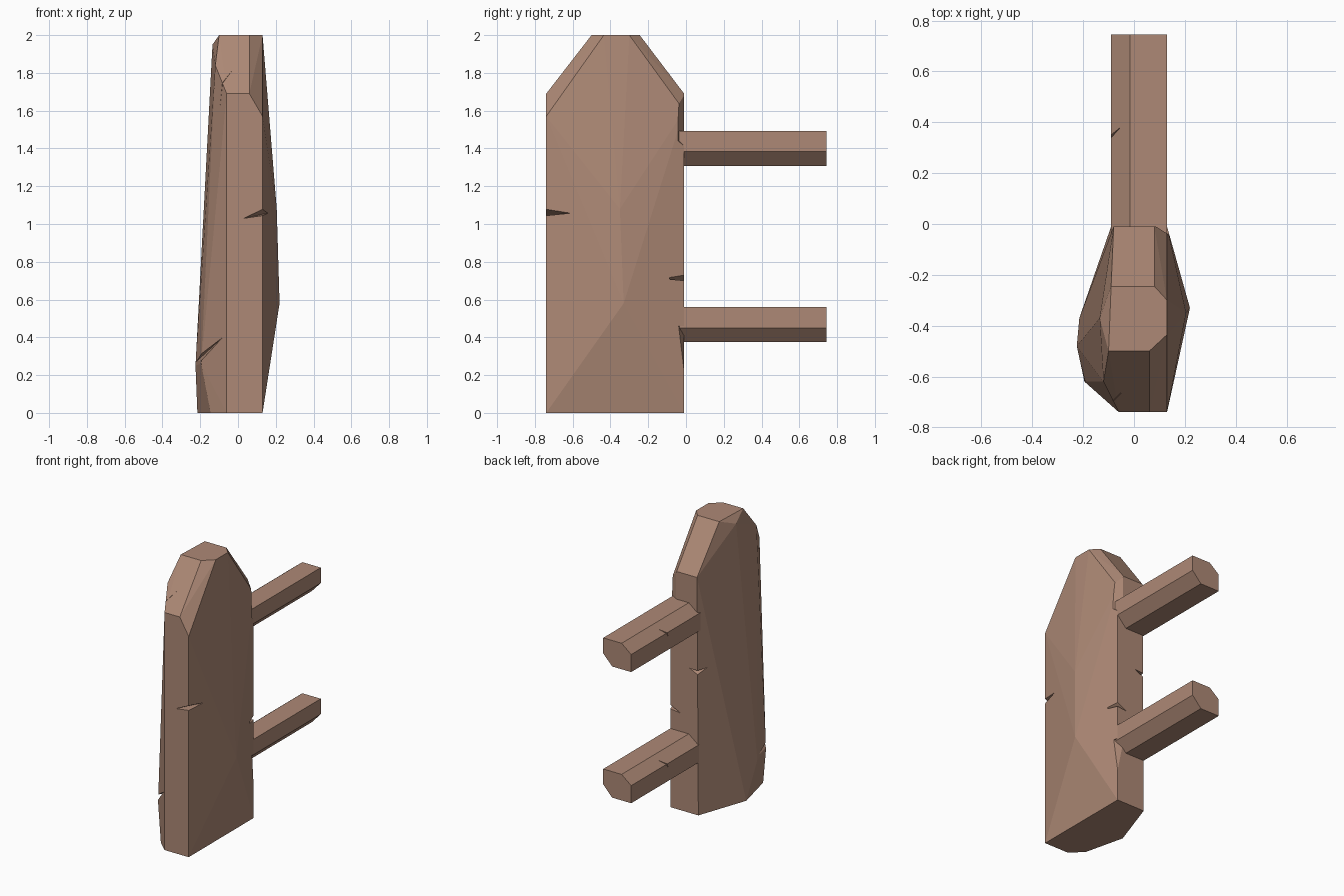
import bpy, bmesh
from mathutils import Vector

if "Cube" in bpy.data.objects:
    bpy.data.objects.remove(bpy.data.objects["Cube"])

wood = bpy.data.materials.new("brown_wood")
wood.diffuse_color = (0.42, 0.25, 0.18, 1)
wood.use_nodes = True
wood.node_tree.nodes["Principled BSDF"].inputs["Base Color"].default_value = wood.diffuse_color


def hull(name, points):
    """Flat-faced convex block around a few corner points."""
    bm = bmesh.new()
    for p in points:
        bm.verts.new(p)
    res = bmesh.ops.convex_hull(bm, input=bm.verts[:])
    loose = {g for g in res["geom_interior"] + res["geom_unused"]
             if isinstance(g, bmesh.types.BMVert)}
    bmesh.ops.delete(bm, geom=list(loose), context='VERTS')
    bmesh.ops.recalc_face_normals(bm, faces=bm.faces[:])
    me = bpy.data.meshes.new(name)
    bm.to_mesh(me)
    bm.free()
    me.materials.append(wood)
    ob = bpy.data.objects.new(name, me)
    bpy.context.collection.objects.link(ob)
    return ob


def cut(target, points):
    """Carve a convex wedge out of the target."""
    tool = hull("cutter", points)
    tool.hide_render = True
    mod = target.modifiers.new("cut", 'BOOLEAN')
    mod.operation = 'DIFFERENCE'
    mod.solver = 'EXACT'
    mod.object = tool
    bpy.context.view_layer.objects.active = target
    bpy.ops.object.modifier_apply(modifier=mod.name)
    bpy.data.objects.remove(tool)


def notch(target, tip_a, tip_b, mouth, spread):
    """Crack across an edge: two tips on the faces, open at the mouth."""
    m, s = Vector(mouth), Vector(spread)
    cut(target, [tip_a, tip_b, m + s, m - s])


# Upright slab: bulging sides, chamfered top
post = hull("post", [
    # bottom outline
    (.13, -.74, 0), (.13, -.01, 0), (-.09, -.01, 0),
    (-.215, -.37, 0), (-.145, -.66, 0), (-.06, -.74, 0),
    # side bulges
    (.22, -.33, .58), (.205, -.35, 1.08),
    (-.225, -.48, .25), (-.195, -.62, .26),
    (-.12, -.62, 1.84), (-.135, -.37, 1.95),
    # shoulders
    (-.06, -.74, 1.69), (.06, -.74, 1.69), (.13, -.74, 1.57),
    (-.08, -.01, 1.69), (.08, -.01, 1.69), (.13, -.01, 1.6),
    # top face
    (-.1, -.5, 2), (.06, -.5, 2), (.13, -.435, 2),
    (.13, -.3, 2), (.08, -.245, 2), (-.09, -.245, 2)])

# Worn back right edge above each rail joint
cut(post, [(.15, -.05, 1.75), (.07, .0, 1.75), (.17, .02, 1.75),
           (.15, -.05, 1.44), (.07, .0, 1.44), (.17, .02, 1.36)])
cut(post, [(.16, -.05, .46), (.06, .0, .46), (.18, .02, .46),
           (.135, -.008, .18)])

# Cracks in the post edges
notch(post, (.03, -.74, 1.03), (.17, -.6, 1.06), (.15, -.77, 1.07), (0, 0, .025))
notch(post, (.05, -.01, .69), (.155, -.115, .71), (.14, .01, .72), (0, 0, .02))
notch(post, (-.02, -.01, 1.03), (-.13, -.1, 1.03), (-.11, .01, 1.0), (0, 0, .025))
notch(post, (-.07, -.74, .41), (-.222, -.5, .27), (-.22, -.65, .27), (0, 0, .035))
notch(post, (-.025, -.64, 1.82), (-.1, -.68, 1.58), (-.11, -.73, 1.74), (.01, 0, .04))

# Two six-sided rails, same profile
profile = [(.13, .56), (-.015, .56), (-.09, .5),
           (-.09, .375), (.06, .375), (.13, .45)]
for name, dz in (("lower_rail", 0), ("upper_rail", .933)):
    rail = hull(name, [(x, y, z + dz) for y in (-.1, .745) for x, z in profile])
    # small crack in the chamfer
    notch(rail, (-.045, .39, .54 + dz), (-.09, .33, .47 + dz),
          (-.1, .35, .52 + dz), (0, .012, 0))
